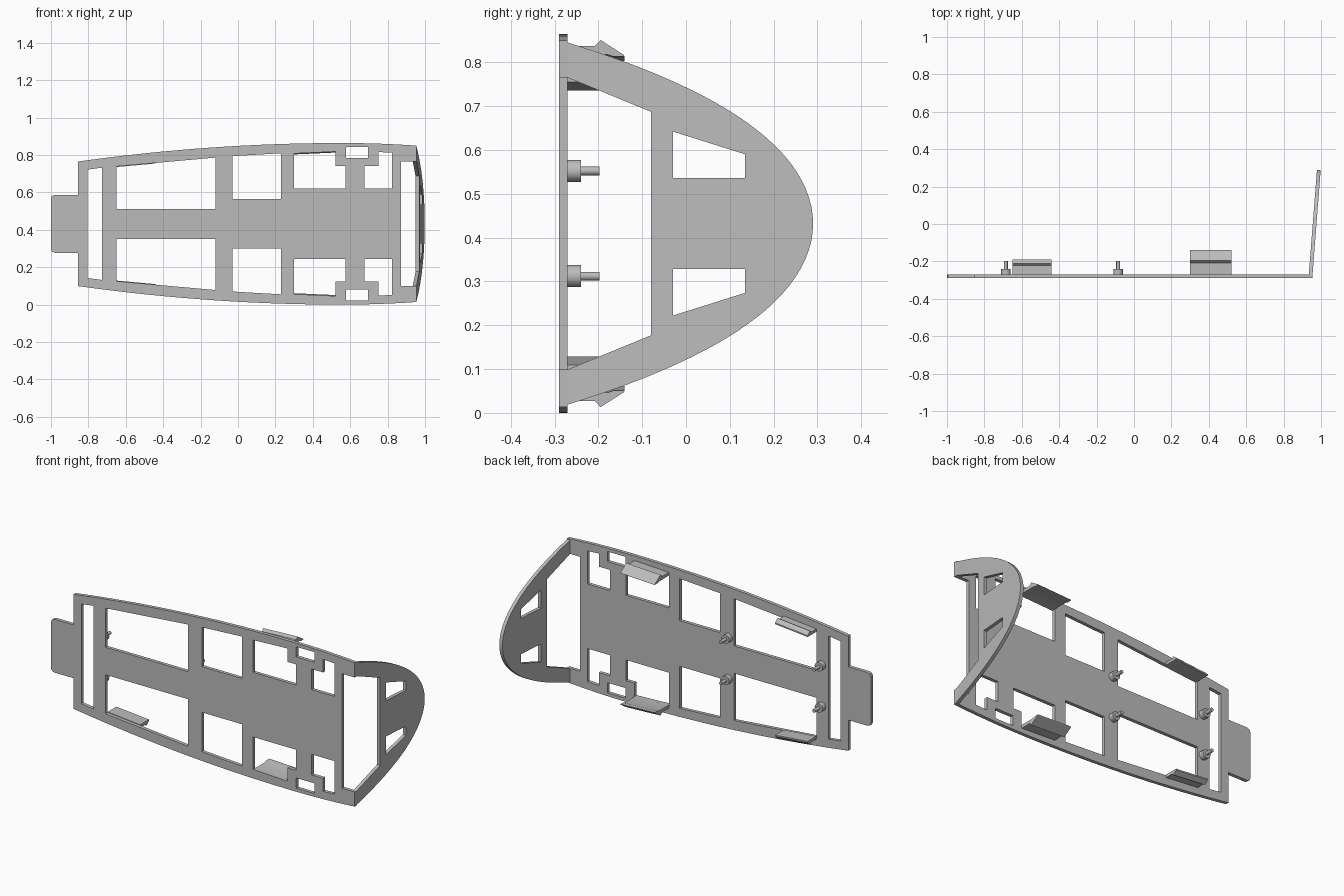
import bpy, math
from mathutils import Matrix, Vector

if "Cube" in bpy.data.objects:
    bpy.data.objects.remove(bpy.data.objects["Cube"])

MID = 0.432      # height of the symmetry line
BACK = -0.27     # rear surface of the main plate

grey = bpy.data.materials.new("plain grey")
grey.use_nodes = True
grey.diffuse_color = (0.5, 0.5, 0.5, 1)
grey.node_tree.nodes["Principled BSDF"].inputs["Base Color"].default_value = (0.5, 0.5, 0.5, 1)


def finish(ob):
    ob.data.materials.clear()
    ob.data.materials.append(grey)
    bpy.ops.object.select_all(action='DESELECT')
    ob.select_set(True)
    bpy.context.view_layer.objects.active = ob
    bpy.ops.object.shade_smooth_by_angle(angle=math.radians(30))


def flip(points):
    return [(a, -b) for a, b in points]


def mirrored(points):
    """Closed outline from its upper half."""
    return points + flip(points)[::-1]


def sheet(name, loops, half, u, v, w, origin):
    """Filled outline with holes, extruded by half each way and placed on axes u, v, w."""
    cu = bpy.data.curves.new(name, 'CURVE')
    cu.dimensions, cu.fill_mode, cu.extrude = '2D', 'BOTH', half
    for loop in loops:
        sp = cu.splines.new('POLY')
        sp.points.add(len(loop) - 1)
        for p, (a, b) in zip(sp.points, loop):
            p.co = (a, b, 0, 1)
        sp.use_cyclic_u = True
    tmp = bpy.data.objects.new(name + "_outline", cu)
    bpy.context.collection.objects.link(tmp)
    dg = bpy.context.evaluated_depsgraph_get()
    me = bpy.data.meshes.new_from_object(tmp.evaluated_get(dg))
    bpy.data.objects.remove(tmp)
    m = Matrix((u, v, w)).transposed()
    me.transform(Matrix.Translation(Vector(origin)) @ m.to_4x4())
    if m.determinant() < 0:
        me.flip_normals()
    ob = bpy.data.objects.new(name, me)
    bpy.context.collection.objects.link(ob)
    finish(ob)
    return ob


# Main plate: bowed long edges, rounded end tab, notch at the flap
def edge(x):
    d = x - 0.556
    return 0.432 - (0.0497 if d < 0 else 0.088) * d * d


left, right, steps = -0.855, 0.954, 40
tab = [(-1, 0.135), (-0.994, 0.149), (-0.98, 0.155), (left, 0.155)]
bow = [(left + (right - left) * i / steps, 0) for i in range(steps + 1)]
bow = [(x, edge(x)) for x, _ in bow]
outline = mirrored(tab + bow + [(right, 0.333), (0.872, 0.333)])

slot = mirrored([(-0.805, 0.29), (-0.727, 0.3)])
windows = [
    [(-0.65, 0.08), (-0.12, 0.08), (-0.12, 0.354), (-0.65, 0.307)],
    [(-0.03, 0.133), (0.23, 0.133), (0.23, 0.377), (-0.03, 0.362)],
    [(0.3, 0.188), (0.575, 0.188), (0.575, 0.308), (0.52, 0.308), (0.52, 0.386), (0.3, 0.376)],
    [(0.575, 0.352), (0.695, 0.352), (0.695, 0.411), (0.575, 0.411)],
    [(0.677, 0.188), (0.823, 0.188), (0.823, 0.38), (0.75, 0.384), (0.75, 0.308), (0.677, 0.308)],
]
# the small window stays clear of its neighbour at their shared corner
windows[3] = [(x + (0.002 if x < 0.6 else 0), z) for x, z in windows[3]]
sheet("main_plate", [outline, slot] + windows + [flip(w) for w in windows], 0.01,
      (1, 0, 0), (0, 0, 1), (0, -1, 0), (0, BACK - 0.01, MID))

# End flap: rounded, leaning outwards, with two windows
top = 0.413
arc = [top * math.cos(math.pi * i / 64) for i in range(65)]
arc = [(0.29 - 2.63 * h ** 2 - 3.83 * h ** 4, h) for h in arc]
flap = [(BACK, 0.333)] + arc + [(BACK, -0.333), (-0.08, -0.255), (-0.08, 0.255)]
hole = [(-0.03, 0.104), (0.135, 0.104), (0.135, 0.158), (-0.03, 0.21)]
lean = 0.078
sheet("end_flap", [flap, hole, flip(hole)], 0.01,
      (lean, 1, 0), (0, 0, 1), (1, 0, 0), (0.943 + lean * 0.29, 0, MID))

# Snap clips: barbed profiles following the window edges
big = [(BACK, 0), (BACK, 0.019), (-0.208, 0.019), (-0.195, 0.033),
       (-0.142, -0.001), (-0.14, -0.005), (-0.165, -0.005), (-0.18, 0)]
small = [(BACK, 0), (BACK, 0.017), (-0.222, 0.017), (-0.212, 0.027),
         (-0.19, 0.008), (-0.19, 0)]
for side, s in (("upper", 1), ("lower", -1)):
    for name, profile, x, half, z, slope in (
            ("large_clip", big, 0.41, 0.11, 0.381, 0.045),
            ("small_clip", small, -0.545, 0.105, 0.313, 0.09)):
        sheet(f"{side}_{name}", [profile], half,
              (0, 1, 0), (0, 0, s), (1, 0, s * slope), (x, 0, MID + s * z))

    # Stepped locating pins
    for place, x in (("end", -0.685), ("middle", -0.085)):
        for part, r, length in (("pin_base", 0.025, 0.03), ("pin", 0.01, 0.073)):
            bpy.ops.mesh.primitive_cylinder_add(
                vertices=32, radius=r, depth=length, rotation=(math.pi / 2, 0, 0),
                location=(x, BACK + length / 2, MID + s * 0.12))
            ob = bpy.context.object
            ob.name = f"{side}_{place}_{part}"
            finish(ob)
